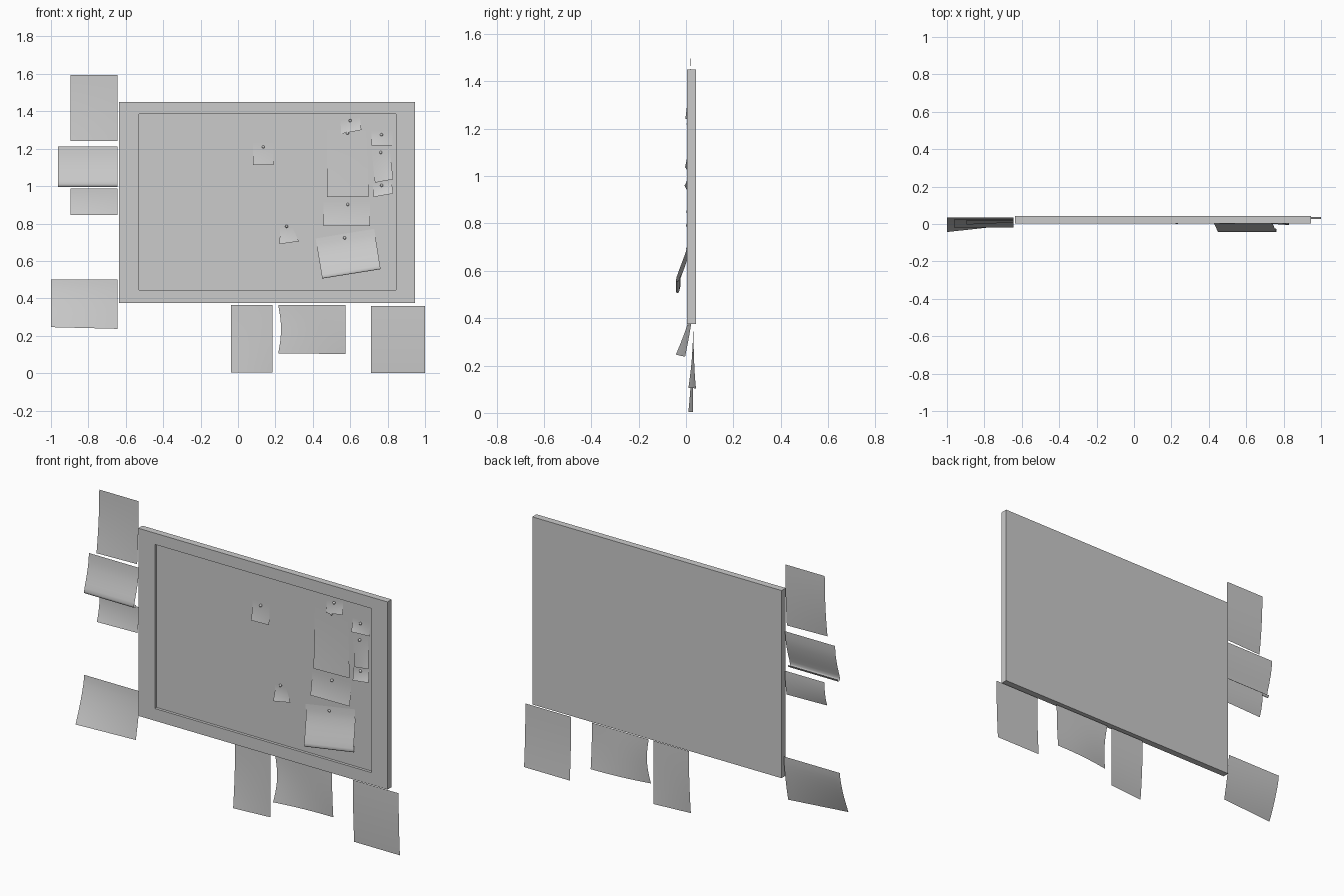
import bpy, bmesh, math


def finish(name, bm, smooth=False):
    me = bpy.data.meshes.new(name)
    bm.to_mesh(me)
    bm.free()
    ob = bpy.data.objects.new(name, me)
    bpy.context.collection.objects.link(ob)
    for p in me.polygons:
        p.use_smooth = smooth
    return ob


def board():
    # rectangular rings: back rim, front rim, recess lip, recessed panel
    outer = (-0.635, 0.945, 0.375, 1.45)
    inner = (-0.53, 0.845, 0.445, 1.385)
    bm = bmesh.new()
    rings = []
    for (x0, x1, z0, z1), y in ((outer, 0.042), (outer, 0.004), (inner, 0.004), (inner, 0.02)):
        rings.append([bm.verts.new((x, y, z)) for x, z in ((x0, z0), (x1, z0), (x1, z1), (x0, z1))])
    bm.faces.new(rings[0])
    bm.faces.new(rings[-1])
    for a, b in zip(rings, rings[1:]):
        for i in range(4):
            j = (i + 1) % 4
            bm.faces.new((a[i], a[j], b[j], b[i]))
    bmesh.ops.recalc_face_normals(bm, faces=bm.faces)
    finish("notice_board", bm)


def sheet(name, tl, tr, br, bl, yt, ybl, ybr, power=2.0, roll=None, bow=0.0, side=0.0):
    """Curved paper. Corners are (x, z); roll lists (v, y) from top to bottom."""
    n = 10
    if roll:
        rows = [(v, y, y) for v, y in roll]
    else:
        rows = []
        for k in range(n + 1):
            v = k / n
            e = v ** power
            rows.append((v, yt + (ybl - yt) * e, yt + (ybr - yt) * e))
    bm = bmesh.new()
    grid = []
    for v, yl, yr in rows:
        line = []
        for k in range(n + 1):
            u = k / n
            p = [(tl[c] * (1 - u) + tr[c] * u) * (1 - v) + (bl[c] * (1 - u) + br[c] * u) * v
                 for c in (0, 1)]
            x = p[0] + side * math.sin(math.pi * v) * (1 - u) ** 2
            y = yl + (yr - yl) * u + bow * math.sin(math.pi * u) * v
            line.append(bm.verts.new((x, y, p[1])))
        grid.append(line)
    for a, b in zip(grid, grid[1:]):
        for k in range(n):
            bm.faces.new((a[k], b[k], b[k + 1], a[k + 1]))
    finish(name, bm, True)


def rect(x0, x1, z0, z1):
    return (x0, z1), (x1, z1), (x1, z0), (x0, z0)


board()

# loose papers on the wall to the left
sheet("wall_paper_top", *rect(-0.895, -0.645, 1.24, 1.595), 0.022, -0.003, 0.008)
sheet("wall_paper_rolled", *rect(-0.962, -0.645, 1.0, 1.213), 0, 0, 0,
      roll=[(0, 0.024), (0.2, 0.021), (0.4, 0.013), (0.6, 0.002), (0.75, -0.008), (0.87, -0.016),
            (0.95, -0.02), (1.0, -0.018), (1.02, -0.012), (1.01, -0.005), (0.96, -0.002)])
sheet("wall_paper_small", *rect(-0.895, -0.645, 0.845, 0.987), 0.025, 0.0, 0.01)
sheet("wall_paper_low", (-1, 0.5), (-0.645, 0.5), (-0.645, 0.237), (-1, 0.246),
      0.036, -0.043, -0.004, power=1.4)

# loose papers below the board
sheet("lower_paper_left", *rect(-0.038, 0.185, 0.003, 0.365), 0.028, 0.01, 0.03)
sheet("lower_paper_middle", (0.215, 0.365), (0.575, 0.365), (0.575, 0.103), (0.215, 0.105),
      0.03, 0.01, 0.042, bow=0.008, side=0.015)
sheet("lower_paper_right", *rect(0.71, 1.0, 0.0, 0.36), 0.026, 0.038, 0.038)

# pinned papers: corners, top y, bottom left y, bottom right y
notes = [
    ("note_left", rect(0.08, 0.19, 1.113, 1.228), 0.016, 0.004, 0.01),
    ("note_top", ((0.548, 1.348), (0.652, 1.368), (0.66, 1.30), (0.552, 1.28)), 0.017, 0.008, 0.003),
    ("poster", ((0.475, 1.30), (0.685, 1.30), (0.70, 0.945), (0.475, 0.943)), 0.016, 0.004, 0.01),
    ("note_right", rect(0.715, 0.825, 1.218, 1.292), 0.016, 0.002, 0.012),
    ("note_tall", ((0.715, 1.19), (0.81, 1.205), (0.83, 1.037), (0.732, 1.018)), 0.016, 0.01, -0.004),
    ("note_tilted", ((0.72, 1.01), (0.82, 1.03), (0.83, 0.96), (0.725, 0.942)), 0.014, 0.002, -0.006),
    ("card", rect(0.458, 0.705, 0.787, 0.915), 0.016, 0.0, 0.004),
    ("note_low", ((0.225, 0.777), (0.292, 0.777), (0.325, 0.705), (0.222, 0.69)), 0.016, 0.0, 0.01),
]
for name, corners, yt, yl, yr in notes:
    sheet(name, *corners, yt, yl, yr)

# large pinned paper with a rolled lower edge
sheet("rolled_poster", (0.415, 0.72), (0.728, 0.772), (0.762, 0.558), (0.45, 0.508), 0, 0, 0,
      roll=[(0, 0.017), (0.15, 0.014), (0.3, 0.008), (0.5, -0.006), (0.65, -0.018), (0.8, -0.03),
            (0.92, -0.039), (0.98, -0.042), (1.01, -0.039), (1.01, -0.033), (0.96, -0.028),
            (0.88, -0.024)])

# push pins
for i, (x, z) in enumerate([(0.135, 1.21), (0.6, 1.35), (0.585, 1.283), (0.767, 1.275), (0.763, 1.18),
                            (0.768, 1.004), (0.587, 0.902), (0.26, 0.785), (0.57, 0.723)]):
    bpy.ops.mesh.primitive_uv_sphere_add(segments=12, ring_count=8, radius=0.008, location=(x, 0.012, z))
    pin = bpy.context.object
    pin.name = f"push_pin_{i + 1}"
    bpy.ops.object.shade_smooth()
